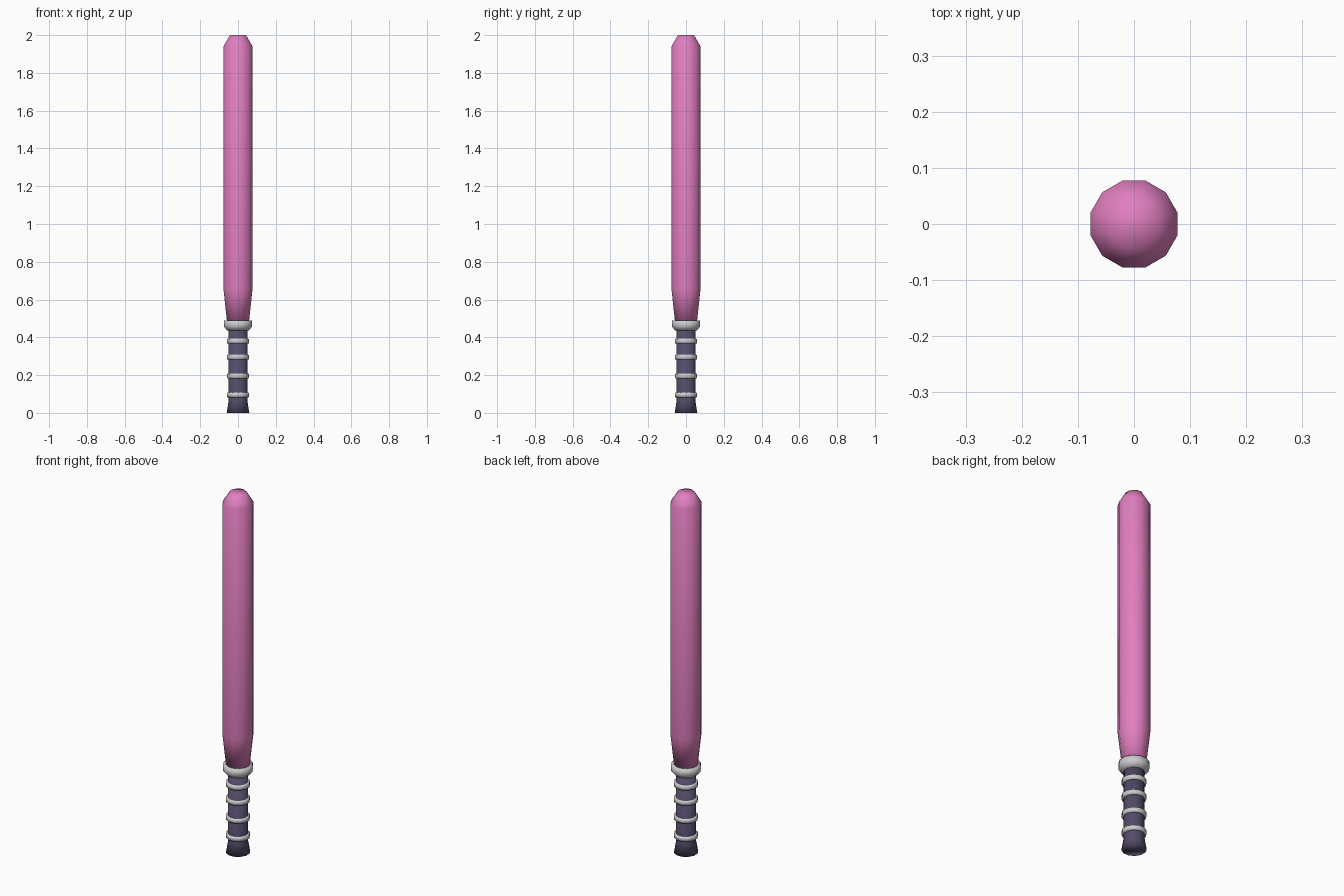
import bpy
import bmesh
from math import cos, sin, pi, radians

cube = bpy.data.objects.get("Cube")
if cube:
    bpy.data.objects.remove(cube, do_unlink=True)

SIDES = 12


def make_material(name, rgb):
    mat = bpy.data.materials.new(name)
    mat.use_nodes = True
    color = (*rgb, 1.0)
    mat.diffuse_color = color
    mat.node_tree.nodes["Principled BSDF"].inputs["Base Color"].default_value = color
    return mat


def lathe(name, profile, mat):
    """Closed, smooth, twelve-sided solid from (radius, height) points, bottom to top."""
    bm = bmesh.new()
    rings = []
    for radius, z in profile:
        angles = [radians(15) + 2 * pi * i / SIDES for i in range(SIDES)]
        rings.append([bm.verts.new((radius * cos(a), radius * sin(a), z)) for a in angles])
    for low, high in zip(rings, rings[1:]):
        for i in range(SIDES):
            j = (i + 1) % SIDES
            bm.faces.new((low[i], low[j], high[j], high[i]))
    bm.faces.new(rings[0][::-1])
    bm.faces.new(rings[-1])
    for face in bm.faces:
        face.smooth = True
    mesh = bpy.data.meshes.new(name)
    bm.to_mesh(mesh)
    bm.free()
    mesh.materials.append(mat)
    obj = bpy.data.objects.new(name, mesh)
    bpy.context.collection.objects.link(obj)
    return obj


pink = make_material("blade pink", (0.75, 0.21, 0.52))
purple = make_material("grip purple", (0.09, 0.07, 0.14))
silver = make_material("ring silver", (0.6, 0.6, 0.62))

# Blade: tapered foot, straight shaft, bevelled tip
lathe("blade", [(0.06, 0.48), (0.08, 0.66), (0.08, 1.94), (0.044, 2.0)], pink)

# Grip with a flared pommel
lathe("grip", [(0.062, 0), (0.052, 0.06), (0.052, 0.45)], purple)

# Collar between grip and blade
lathe("collar", [(0.058, 0.435), (0.076, 0.455), (0.076, 0.49)], silver)

# Thin rings around the grip
for n, z in enumerate((0.095, 0.195, 0.295, 0.38)):
    lathe(f"grip_ring_{n + 1}",
          [(0.05, z - 0.014), (0.061, z - 0.011), (0.061, z + 0.011), (0.05, z + 0.014)],
          silver)
